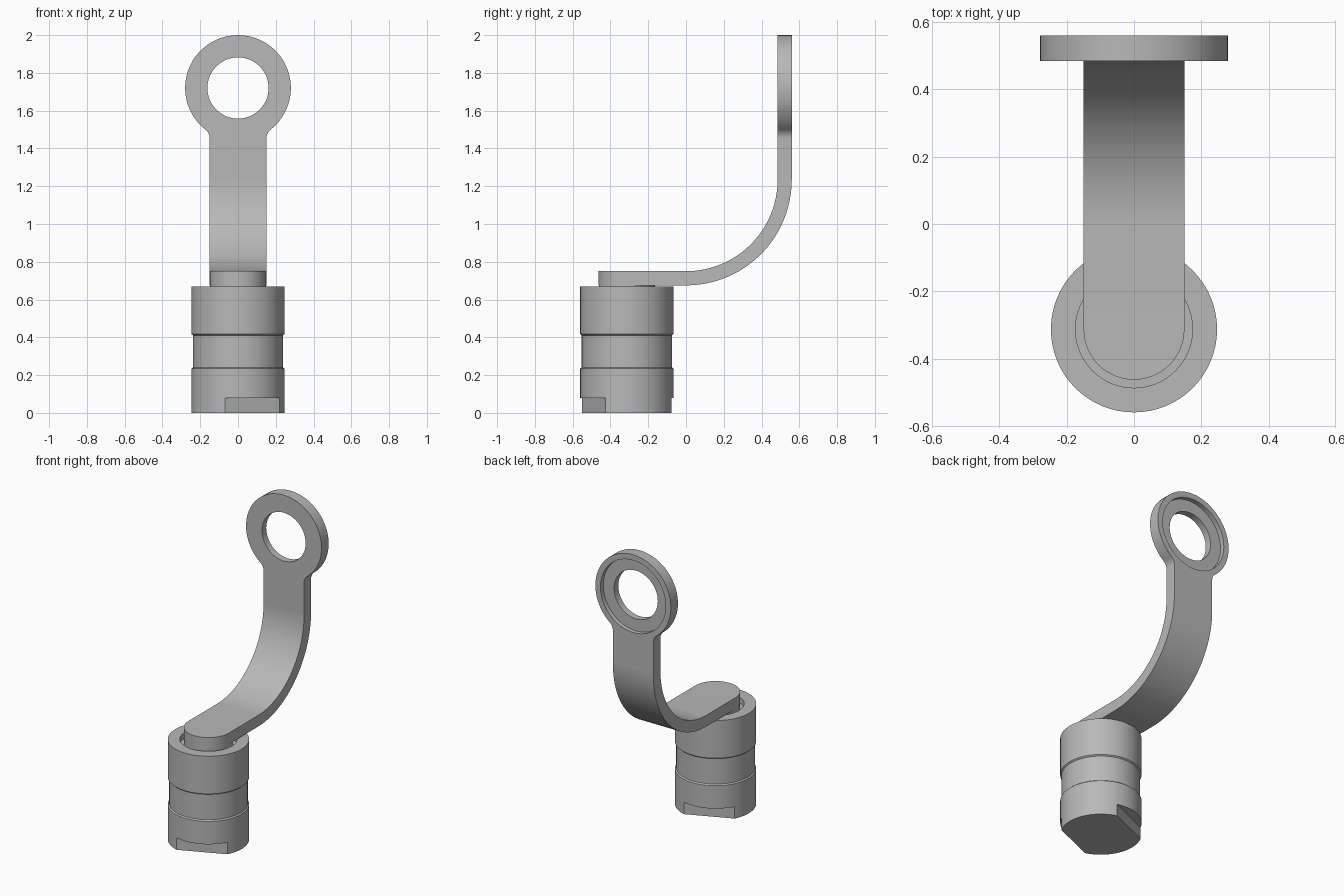
import bpy, bmesh
from math import sin, cos, pi, sqrt, atan2, radians
from mathutils import Matrix, Vector

cube = bpy.data.objects.get("Cube")
if cube:
    bpy.data.objects.remove(cube)

grey = bpy.data.materials.new("plain grey")
grey.use_nodes = True
grey.diffuse_color = (0.48, 0.48, 0.48, 1)
grey.node_tree.nodes["Principled BSDF"].inputs["Base Color"].default_value = (0.48, 0.48, 0.48, 1)

BASE_Y = -0.313              # axis of the base
BEND_Z = 1.235               # centre height of the arm's bend
OUTER, INNER = 0.56, 0.485   # bend radii, also the back and front of the ring
RING_Z, RING_R = 1.72, 0.28
HALF = 0.15                  # half width of the arm


def finish(name, bm):
    bmesh.ops.remove_doubles(bm, verts=bm.verts, dist=1e-5)
    bmesh.ops.recalc_face_normals(bm, faces=bm.faces)
    mesh = bpy.data.meshes.new(name)
    bm.to_mesh(mesh)
    bm.free()
    mesh.materials.append(grey)
    obj = bpy.data.objects.new(name, mesh)
    bpy.context.collection.objects.link(obj)
    return obj


def lathe(name, profile, centre, steps=64):
    bm = bmesh.new()
    verts = [bm.verts.new((r, 0, z)) for r, z in profile]
    edges = [bm.edges.new(pair) for pair in zip(verts, verts[1:])]
    bmesh.ops.spin(bm, geom=verts + edges, cent=(0, 0, 0), axis=(0, 0, 1),
                   angle=2 * pi, steps=steps, use_merge=True)
    bmesh.ops.translate(bm, verts=bm.verts, vec=centre)
    return finish(name, bm)


def disc_cutter(radius, y0, y1):
    bm = bmesh.new()
    place = Matrix.Translation((0, (y0 + y1) / 2, RING_Z)) @ Matrix.Rotation(pi / 2, 4, 'X')
    bmesh.ops.create_cone(bm, cap_ends=True, segments=48, radius1=radius,
                          radius2=radius, depth=y1 - y0, matrix=place)
    return finish("cutter", bm)


def cut(obj, cutter):
    mod = obj.modifiers.new("cut", 'BOOLEAN')
    mod.operation, mod.solver, mod.object = 'DIFFERENCE', 'EXACT', cutter
    bpy.context.view_layer.objects.active = obj
    bpy.ops.object.modifier_apply(modifier=mod.name)
    bpy.data.objects.remove(cutter)


# Base: stepped cylinder with a waist and a round socket on top
base = lathe("base", [(0, 0), (0.247, 0), (0.247, 0.234), (0.239, 0.241),
                      (0.239, 0.411), (0.247, 0.418), (0.247, 0.67),
                      (0.174, 0.67), (0.174, 0.63), (0, 0.63)], (0, BASE_Y, 0))

# Two opposite wrench flats at the foot of the base
for turn in (-66.7, 113.3):
    a = radians(turn)
    bm = bmesh.new()
    bmesh.ops.create_cube(bm, size=1, matrix=Matrix.Translation((0, BASE_Y, 0))
                          @ Matrix.Rotation(a, 4, 'Z')
                          @ Matrix.Translation((0.29, 0, 0.03))
                          @ Matrix.Diagonal((0.2, 0.6, 0.1, 1)))
    cut(base, finish("cutter", bm))

# Post joining the arm to the socket
post = lathe("arm_post", [(0, 0.625), (0.148, 0.625), (0.148, 0.7), (0, 0.7)], (0, BASE_Y, 0))

# Arm: rounded foot, flat run, then a quarter bend up to the ring plate
low, high = BEND_Z - OUTER, BEND_Z - INNER
stations = []                # (half width, outer point, inner point) in y, z
for i in range(13):
    t = pi / 2 * i / 12
    y = BASE_Y - HALF * cos(t)
    stations.append((HALF * sin(t), (y, low), (y, high)))
for i in range(25):
    t = pi / 2 * i / 24
    stations.append((HALF, (OUTER * sin(t), BEND_Z - OUTER * cos(t)),
                     (INNER * sin(t), BEND_Z - INNER * cos(t))))
bm = bmesh.new()
rows = [[bm.verts.new((x, *p)) for x, p in ((-w, o), (w, o), (w, n), (-w, n))]
        for w, o, n in stations]
for a, b in zip(rows, rows[1:]):
    for k in range(4):
        bm.faces.new((a[k], a[k - 1], b[k - 1], b[k]))
bmesh.ops.dissolve_degenerate(bm, dist=1e-5, edges=bm.edges)
arm = finish("arm", bm)

# Ring plate: straight stem, small fillets and the round eye in one outline
fillet = 0.06
fx = HALF + fillet
fz = RING_Z - sqrt((RING_R + fillet) ** 2 - fx ** 2)
meet = atan2(RING_Z - fz, -fx)          # direction from fillet centre to ring centre
right = [(HALF, BEND_Z)]
for i in range(7):
    t = pi + (meet - pi) * i / 6
    right.append((fx + fillet * cos(t), fz + fillet * sin(t)))
start = meet - pi
for i in range(1, 25):
    t = start + (pi / 2 - start) * i / 24
    right.append((RING_R * cos(t), RING_Z + RING_R * sin(t)))
outline = right + [(-x, z) for x, z in reversed(right[:-1])]
bm = bmesh.new()
face = bm.faces.new([bm.verts.new((x, INNER, z)) for x, z in outline])
side = bmesh.ops.extrude_face_region(bm, geom=[face])
bmesh.ops.translate(bm, vec=Vector((0, OUTER - INNER, 0)),
                    verts=[v for v in side["geom"] if isinstance(v, bmesh.types.BMVert)])
ring = finish("ring_plate", bm)

# Through hole and the shallow seat in the back of the ring
cut(ring, disc_cutter(0.162, INNER - 0.1, OUTER + 0.1))
cut(ring, disc_cutter(0.242, OUTER - 0.03, OUTER + 0.1))

# Smooth shading with crisp edges
bpy.ops.object.select_all(action='DESELECT')
for obj in (base, post, arm, ring):
    obj.select_set(True)
bpy.context.view_layer.objects.active = base
bpy.ops.object.shade_smooth_by_angle(angle=radians(30))
